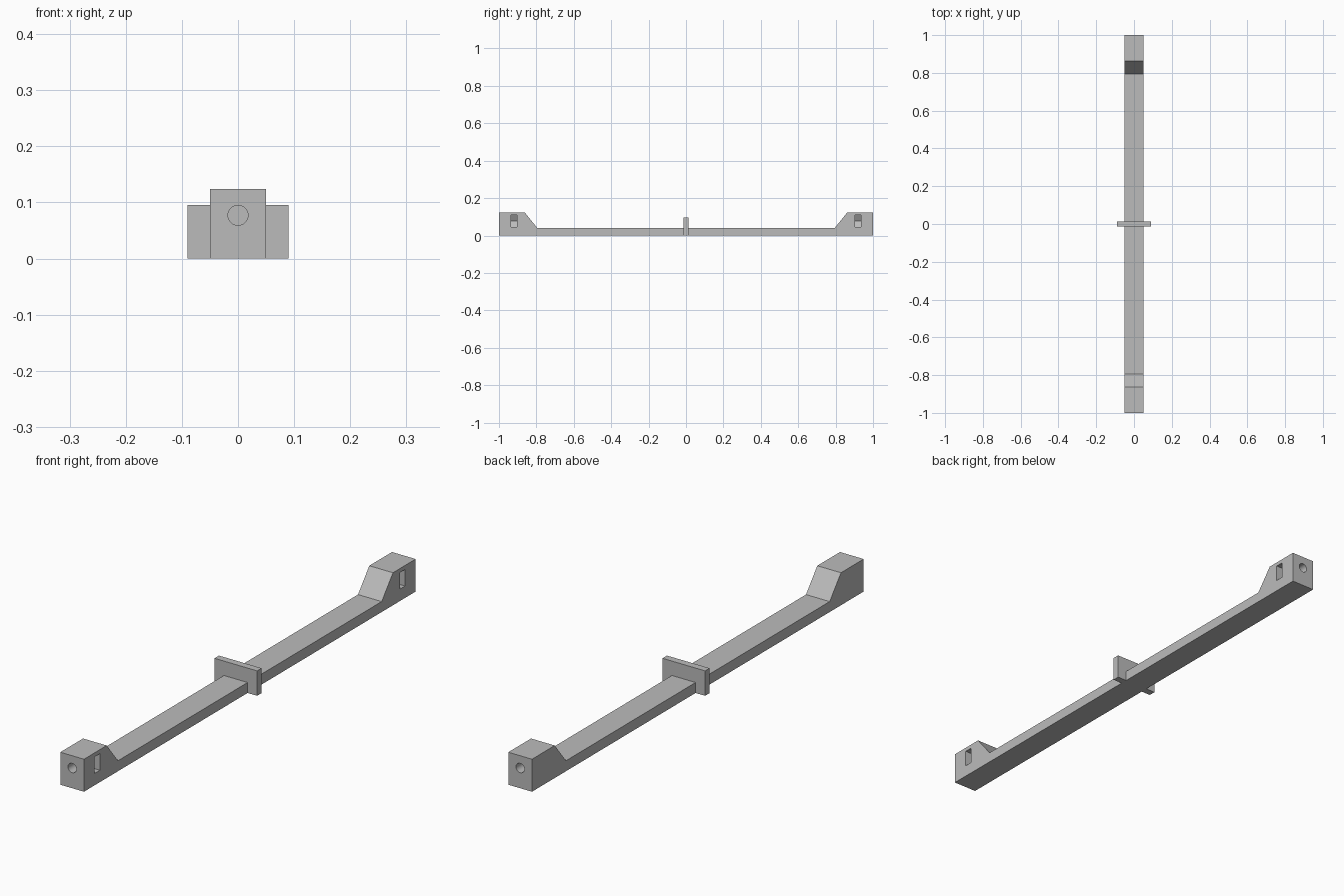
import bpy
import math

cube = bpy.data.objects.get("Cube")
if cube:
    bpy.data.objects.remove(cube, do_unlink=True)

grey = bpy.data.materials.new("plain_grey")
grey.use_nodes = True
colour = (0.5, 0.5, 0.5, 1)
grey.diffuse_color = colour
grey.node_tree.nodes["Principled BSDF"].inputs["Base Color"].default_value = colour

HALF_WIDTH = 0.05
HOLE_Z = 0.077
NUT_Y = 0.92
NUT_HALF_THICK = 0.016


def prism(name, profile, axis, start, end):
    """Extrude a 2D profile along x (profile is y, z) or y (profile is x, z)."""
    def place(p, d):
        return (d, p[0], p[1]) if axis == "x" else (p[0], d, p[1])
    n = len(profile)
    verts = [place(p, d) for d in (start, end) for p in profile]
    faces = [list(range(n)), list(range(n, 2 * n))]
    faces += [[i, (i + 1) % n, n + (i + 1) % n, n + i] for i in range(n)]
    mesh = bpy.data.meshes.new(name)
    mesh.from_pydata(verts, [], faces)
    mesh.materials.append(grey)
    obj = bpy.data.objects.new(name, mesh)
    bpy.context.collection.objects.link(obj)
    # Make all normals face outward
    import bmesh
    bm = bmesh.new()
    bm.from_mesh(mesh)
    bmesh.ops.recalc_face_normals(bm, faces=bm.faces)
    bm.to_mesh(mesh)
    bm.free()
    return obj


def cut(target, cutter):
    """Subtract the cutter for good and remove it."""
    cutter.hide_render = True
    mod = target.modifiers.new("cut", "BOOLEAN")
    mod.operation = "DIFFERENCE"
    mod.solver = "EXACT"
    mod.object = cutter
    bpy.context.view_layer.update()
    graph = bpy.context.evaluated_depsgraph_get()
    mesh = bpy.data.meshes.new_from_object(target.evaluated_get(graph))
    target.modifiers.clear()
    target.data = mesh
    bpy.data.objects.remove(cutter, do_unlink=True)


# Flat bar with a raised, sloped block at each end
half = [(0.795, 0.04), (0.863, 0.124), (1, 0.124), (1, 0)]
side = half + [(-y, z) for y, z in reversed(half)]
bar = prism("bar_with_end_blocks", side, "x", -HALF_WIDTH, HALF_WIDTH)

# Nut pocket, pointed inside and open on one side, and bolt hole at each end
nut_r = 0.0365
flat = nut_r * math.sqrt(3) / 2
pocket = [(0.07, HOLE_Z - flat), (0.07, HOLE_Z + flat),
          (-nut_r / 2, HOLE_Z + flat), (-nut_r, HOLE_Z),
          (-nut_r / 2, HOLE_Z - flat)]
SIDES = 32
circle = [(0.0178 * math.cos(2 * math.pi * i / SIDES),
           HOLE_Z + 0.0178 * math.sin(2 * math.pi * i / SIDES))
          for i in range(SIDES)]
for end in (-1, 1):
    cut(bar, prism("pocket_cutter", pocket, "y",
                   end * (NUT_Y - NUT_HALF_THICK), end * (NUT_Y + NUT_HALF_THICK)))
    cut(bar, prism("hole_cutter", circle, "y", end * NUT_Y, end * 1.05))

# Upright plate that straddles the middle of the bar
wing = [(HALF_WIDTH, 0.04), (HALF_WIDTH, 0), (0.09, 0), (0.09, 0.095)]
saddle = wing + [(-x, z) for x, z in reversed(wing)]
prism("middle_plate", saddle, "y", -0.0135, 0.0135)

# Smooth the bolt holes, keep every edge sharp
bpy.ops.object.select_all(action="DESELECT")
bar.select_set(True)
bpy.context.view_layer.objects.active = bar
bpy.ops.object.shade_smooth_by_angle(angle=math.radians(30))
